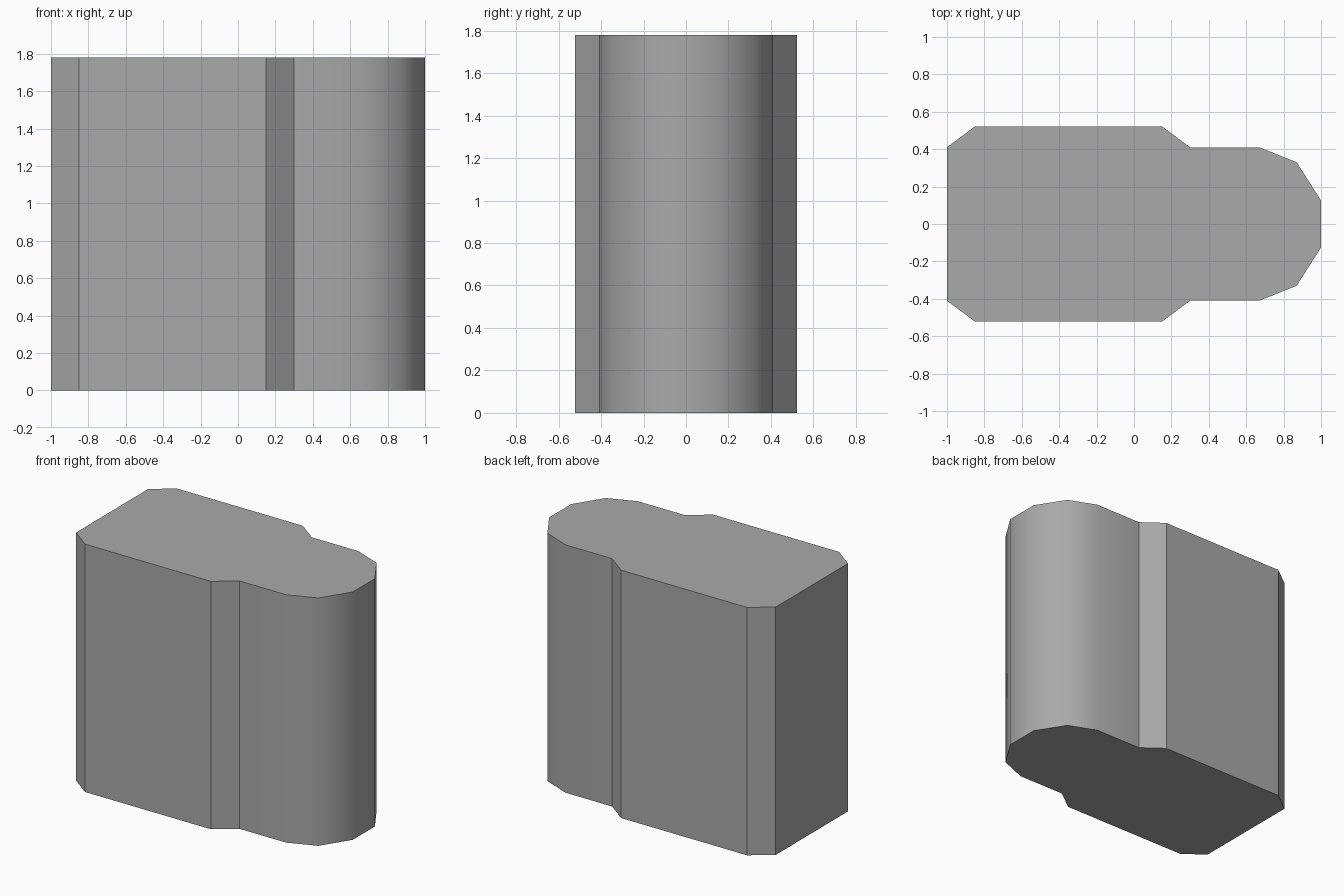
import bpy
import bmesh

cube = bpy.data.objects.get("Cube")
if cube:
    bpy.data.objects.remove(cube, do_unlink=True)

HEIGHT = 1.78
NOSE_START = 0.6

# Plain grey material
grey = bpy.data.materials.new("plain_grey")
grey.use_nodes = True
colour = (0.4, 0.4, 0.4, 1)
grey.diffuse_color = colour
grey.node_tree.nodes["Principled BSDF"].inputs["Base Color"].default_value = colour

# Half outline, mirrored across the x axis
half = [(-1, 0.41), (-0.85, 0.522), (0.15, 0.522), (0.3, 0.41),
        (0.67, 0.41), (0.87, 0.33), (1, 0.125)]
outline = [(x, -y) for x, y in half] + half[::-1]

# Block body: outline face extruded upwards
bm = bmesh.new()
base = bm.faces.new([bm.verts.new((x, y, 0)) for x, y in outline])
top = bmesh.ops.extrude_face_region(bm, geom=[base], use_keep_orig=True)["geom"]
for v in top:
    if isinstance(v, bmesh.types.BMVert):
        v.co.z = HEIGHT
bmesh.ops.recalc_face_normals(bm, faces=bm.faces)

# Smooth rounded nose, crisp edges elsewhere
for face in bm.faces:
    face.smooth = abs(face.normal.z) < 0.5
for edge in bm.edges:
    a, b = edge.verts
    vertical = abs(a.co.z - b.co.z) > 0.1
    edge.smooth = vertical and a.co.x > NOSE_START

mesh = bpy.data.meshes.new("block_body")
bm.to_mesh(mesh)
bm.free()
mesh.materials.append(grey)
body = bpy.data.objects.new("block_body", mesh)
bpy.context.collection.objects.link(body)
